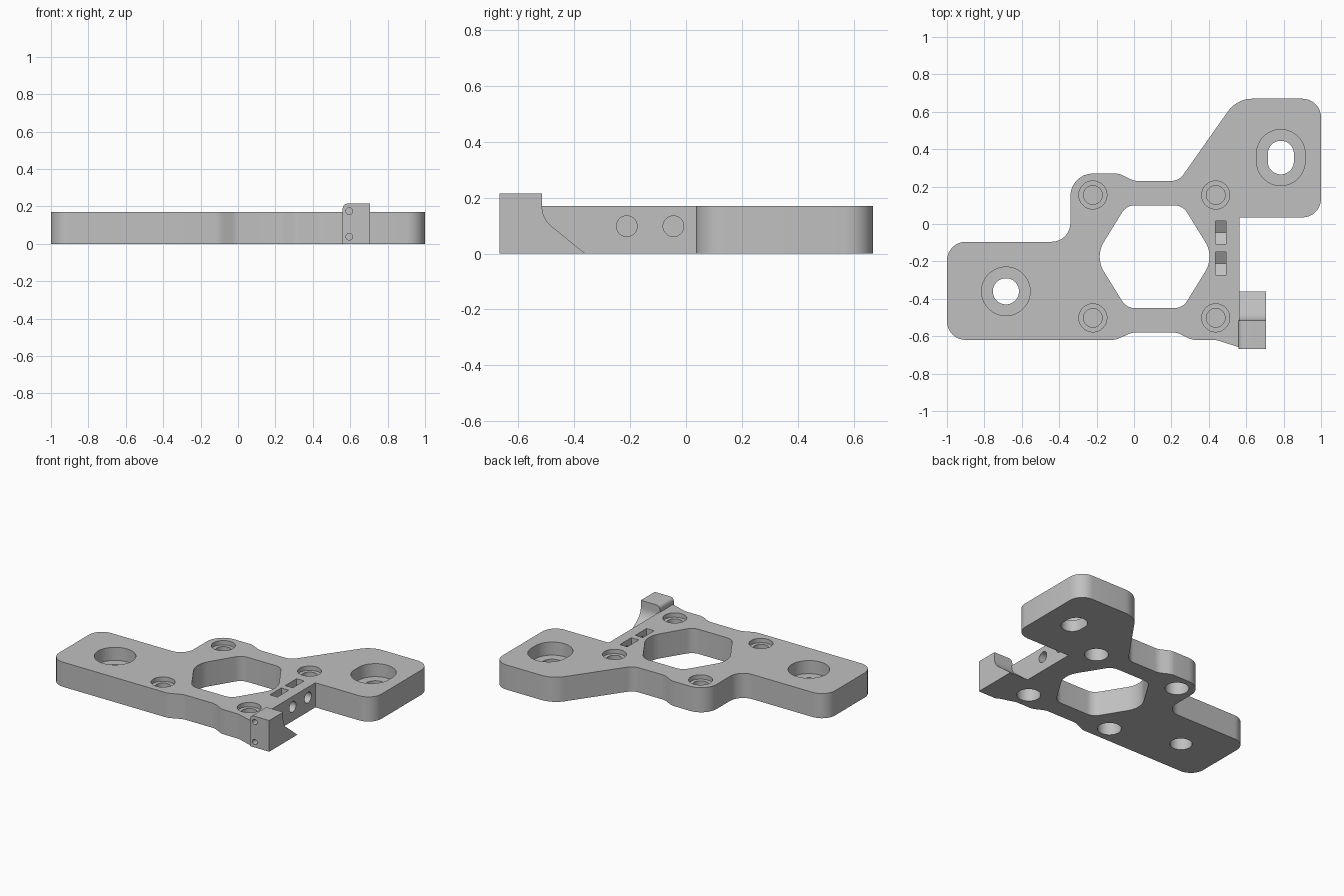
import bpy, bmesh, math
from mathutils import Vector

cube = bpy.data.objects.get("Cube")
if cube:
    bpy.data.objects.remove(cube, do_unlink=True)

grey = bpy.data.materials.new("light_grey")
grey.use_nodes = True
grey.diffuse_color = (0.53, 0.53, 0.53, 1)
grey.node_tree.nodes["Principled BSDF"].inputs["Base Color"].default_value = grey.diffuse_color

AXES = {"x": lambda u, v, w: (w, u, v),
        "y": lambda u, v, w: (u, w, v),
        "z": lambda u, v, w: (u, v, w)}


def rounded(corners, steps=8):
    """Polygon of (u, v, radius) corners with filleted vertices."""
    out = []
    for i, (u, v, r) in enumerate(corners):
        p = Vector((u, v))
        if r == 0:
            out.append(p)
            continue
        a = (Vector(corners[i - 1][:2]) - p).normalized()
        b = (Vector(corners[(i + 1) % len(corners)][:2]) - p).normalized()
        half = a.angle(b) / 2
        centre = p + (a + b).normalized() * r / math.sin(half)
        start = p + a * r / math.tan(half) - centre
        end = p + b * r / math.tan(half) - centre
        sweep = start.angle(end)
        for k in range(steps + 1):
            t = k / steps
            out.append(centre + (start * math.sin((1 - t) * sweep)
                                 + end * math.sin(t * sweep)) / math.sin(sweep))
    return out


def circle(u, v, r, n=40, stretch=0, turn=0):
    """Circle, or an upright slot when stretched."""
    pts = []
    for k in range(n):
        a = 2 * math.pi * (k + 0.5) / n + turn
        pts.append((u + r * math.cos(a),
                    v + r * math.sin(a) + math.copysign(stretch, math.sin(a))))
    return pts


def prism(name, pts, lo, hi, axis="z"):
    """Extrude a flat profile along one axis."""
    bm = bmesh.new()
    face = bm.faces.new([bm.verts.new(AXES[axis](p[0], p[1], lo)) for p in pts])
    ext = bmesh.ops.extrude_face_region(bm, geom=[face])
    move = Vector(AXES[axis](0, 0, hi - lo))
    bmesh.ops.translate(bm, vec=move,
                        verts=[g for g in ext["geom"] if isinstance(g, bmesh.types.BMVert)])
    bmesh.ops.recalc_face_normals(bm, faces=bm.faces)
    mesh = bpy.data.meshes.new(name)
    bm.to_mesh(mesh)
    bm.free()
    mesh.materials.append(grey)
    obj = bpy.data.objects.new(name, mesh)
    bpy.context.collection.objects.link(obj)
    return obj


def activate(obj):
    bpy.ops.object.select_all(action="DESELECT")
    obj.select_set(True)
    bpy.context.view_layer.objects.active = obj


def cut(obj, pts, lo, hi, axis="z"):
    """Remove a prism from a part."""
    cutter = prism("cutter", pts, lo, hi, axis)
    cutter.hide_render = True
    mod = obj.modifiers.new("cut", "BOOLEAN")
    mod.operation = "DIFFERENCE"
    mod.solver = "EXACT"
    mod.object = cutter
    activate(obj)
    bpy.ops.object.modifier_apply(modifier=mod.name)
    bpy.data.objects.remove(cutter, do_unlink=True)


def smooth(obj):
    activate(obj)
    bpy.ops.object.shade_smooth_by_angle(angle=math.radians(25))


# Plate with two opposed mounting ears
TOP = 0.17
plate = prism("mounting_plate", rounded([
    (-1, -0.62, 0.1), (-0.1, -0.62, 0.1), (-0.01, -0.58, 0.1), (0.23, -0.58, 0.1),
    (0.31, -0.62, 0.1), (0.44, -0.62, 0.1), (0.565, -0.66, 0), (0.565, 0.035, 0),
    (1, 0.035, 0.1), (1, 0.67, 0.1), (0.55, 0.67, 0.16), (0.24, 0.23, 0.08),
    (0, 0.23, 0.1), (-0.08, 0.27, 0.1), (-0.34, 0.27, 0.12), (-0.34, -0.095, 0.1),
    (-1, -0.095, 0.1)]), 0, TOP)

# Central six-sided window
cut(plate, rounded([(-0.04, 0.1, 0.08), (-0.21, -0.175, 0.15), (-0.04, -0.45, 0.08),
                    (0.26, -0.45, 0.08), (0.43, -0.175, 0.15), (0.26, 0.1, 0.08)]), -0.1, 0.3)

# Counterbored ear holes, one round and one slotted
for u, v, stretch in ((-0.685, -0.36, 0), (0.785, 0.355, 0.02)):
    cut(plate, circle(u, v, 0.13, stretch=stretch), 0.08, 0.3)
    cut(plate, circle(u, v, 0.07, stretch=stretch), -0.1, 0.12)

# Screw positions: stepped recess above, pocket below, thin web between
for u in (-0.22, 0.437):
    for v in (0.155, -0.502):
        cut(plate, circle(u, v, 0.075), 0.14, 0.3)
        cut(plate, circle(u, v, 0.05), 0.112, 0.2)
        cut(plate, circle(u, v, 0.075), -0.1, 0.1)

# Nut slots with V floors, reached by bores from the side
for v in (-0.045, -0.212):
    w = 0.062
    cut(plate, [(v - w, 0.3), (v - w, 0.064), (v, 0.028), (v + w, 0.064), (v + w, 0.3)],
        0.435, 0.492, "x")
    cut(plate, circle(v, 0.098, 0.037, 32), 0.46, 0.7, "x")

# Raised side lug with a sloping rear face
lug = prism("side_lug", rounded([(-0.667, 0, 0), (-0.36, 0, 0), (-0.515, 0.125, 0.09),
                                 (-0.515, 0.215, 0), (-0.667, 0.215, 0)]), 0.56, 0.705, "x")
bm = bmesh.new()
bm.from_mesh(lug.data)
edges = [e for e in bm.edges if all(q.co.x < 0.57 and q.co.z > 0.21 for q in e.verts)]
bmesh.ops.bevel(bm, geom=edges, offset=0.025, segments=5, profile=0.5, affect="EDGES")
bm.to_mesh(lug.data)
bm.free()

# Two small pin holes in the front of the lug
for z in (0.175, 0.038):
    cut(lug, circle(0.595, z, 0.018, 24), -0.8, -0.58, "y")

smooth(plate)
smooth(lug)
